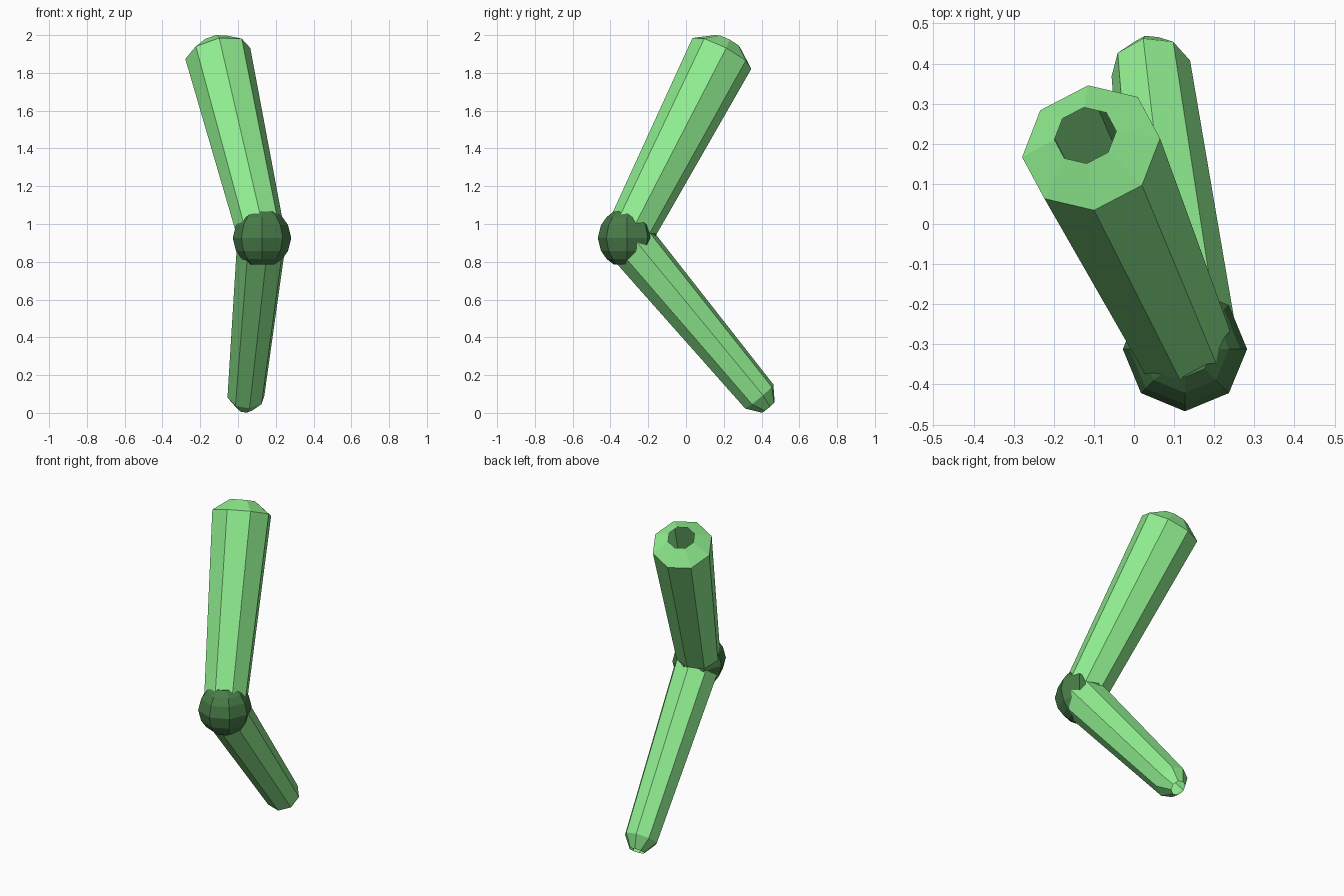
import bpy, bmesh, math
from mathutils import Vector

if "Cube" in bpy.data.objects:
    bpy.data.objects.remove(bpy.data.objects["Cube"])

SIDES = 8


def material(name, rgb):
    m = bpy.data.materials.new(name)
    m.diffuse_color = (*rgb, 1)
    m.use_nodes = True
    m.node_tree.nodes["Principled BSDF"].inputs["Base Color"].default_value = m.diffuse_color
    return m


def lathe(name, base, axis, side, profile, mat, capped=False):
    """Sweep (radius, distance along axis) points into an eight-sided tube."""
    base, w = Vector(base), Vector(axis).normalized()
    u = Vector(side)
    u = (u - w * u.dot(w)).normalized()
    v = w.cross(u)
    bm = bmesh.new()
    rings = []
    for r, t in profile:
        ring = []
        for i in range(SIDES):
            a = math.tau * i / SIDES
            ring.append(bm.verts.new(base + w * t + (u * math.cos(a) + v * math.sin(a)) * r))
        rings.append(ring)
    for lo, hi in zip(rings, rings[1:]):
        for i in range(SIDES):
            j = (i + 1) % SIDES
            bm.faces.new((lo[i], lo[j], hi[j], hi[i]))
    if capped:
        bm.faces.new(rings[0][::-1])
        bm.faces.new(rings[-1])
    mesh = bpy.data.meshes.new(name)
    bm.to_mesh(mesh)
    bm.free()
    mesh.materials.append(mat)
    ob = bpy.data.objects.new(name, mesh)
    bpy.context.collection.objects.link(ob)
    return ob


light = material("light_green", (0.28, 0.86, 0.28))
dark = material("dark_green", (0.065, 0.2, 0.065))

knee = Vector((0.127, -0.312, 0.926))
hip = Vector((-0.107, 0.19, 1.903))
ankle = Vector((0.042, 0.388, 0.087))

# Upper leg: tapered tube with a chamfered, open top end
d = hip - knee
lathe("upper_leg", knee, d, (0.172, 0.025, 0.032),
      [(0.126, 0), (0.176, d.length), (0.079, d.length + 0.069)], light)

# Lower leg: slimmer tapered tube with a chamfered, open bottom end
d = ankle - knee
lathe("lower_leg", knee, d, (1, 0.2, 0.065),
      [(0.134, 0), (0.10, d.length), (0.045, d.length + 0.075)], light)

# Knee: faceted ball with flattened poles
lathe("knee_joint", knee, (0, 0, 1), (1, 0, 0),
      [(0.07, -0.141), (0.109, -0.11), (0.138, -0.068), (0.155, 0),
       (0.138, 0.068), (0.109, 0.11), (0.07, 0.141)], dark, capped=True)
